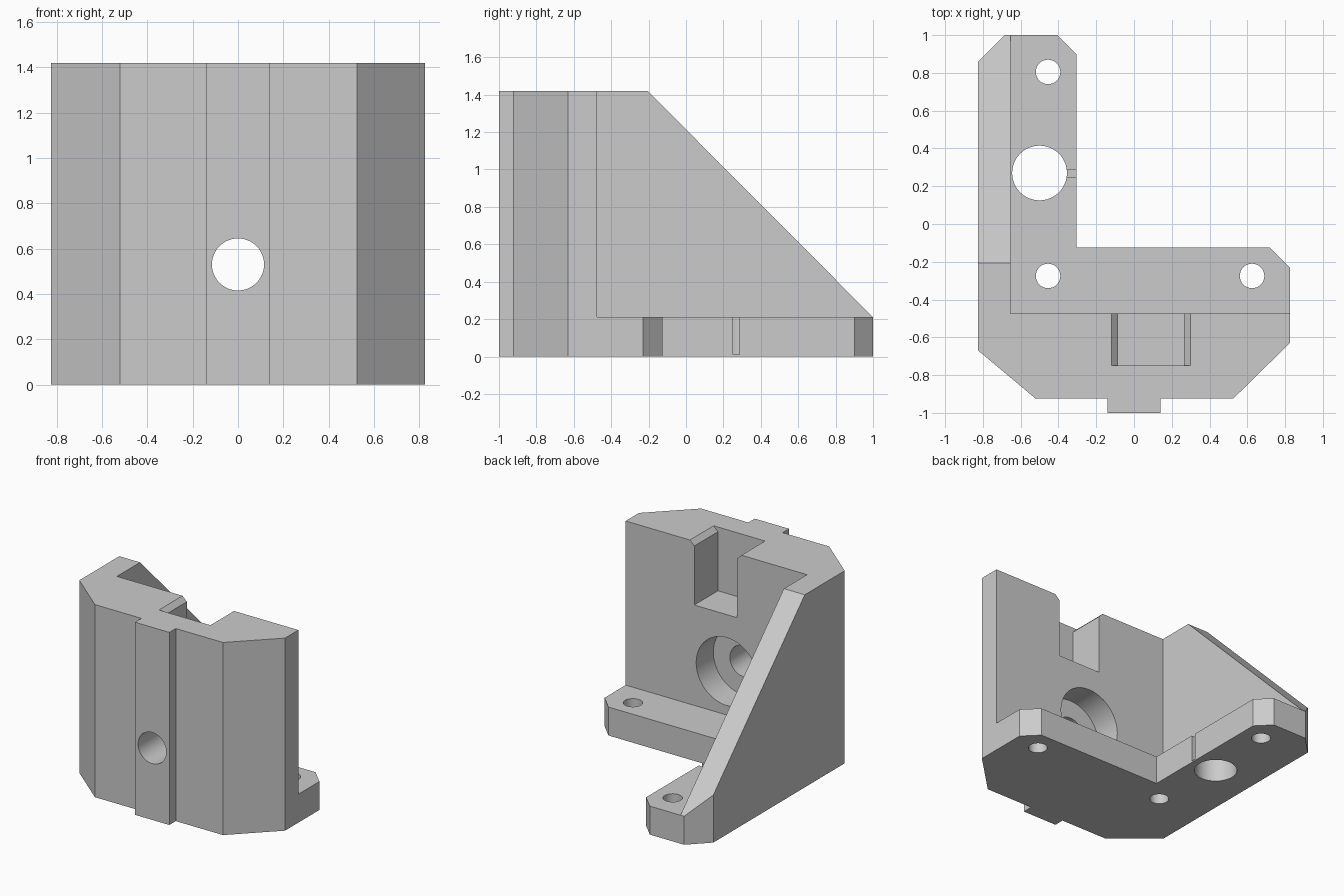
import bpy, bmesh, math
from mathutils import Matrix, Vector

cube = bpy.data.objects.get("Cube")
if cube:
    bpy.data.objects.remove(cube, do_unlink=True)

grey = bpy.data.materials.new("plain grey")
grey.use_nodes = True
colour = (0.6, 0.6, 0.6, 1)
grey.diffuse_color = colour
grey.node_tree.nodes["Principled BSDF"].inputs["Base Color"].default_value = colour

TOP, PLATE = 1.42, 0.21          # bracket height and base plate thickness
WALL_BACK, RIB_INNER = -0.475, -0.655


def prism(name, points, axis, start, end):
    """Extrude a flat profile along one axis; points give the other two in order."""
    def place(p, d):
        co = list(p)
        co.insert("xyz".index(axis), d)
        return co
    bm = bmesh.new()
    face = bm.faces.new([bm.verts.new(place(p, start)) for p in points])
    moved = bmesh.ops.extrude_face_region(bm, geom=[face])["geom"]
    shift = Vector(place((0, 0), end - start))
    bmesh.ops.translate(bm, vec=shift, verts=[v for v in moved if isinstance(v, bmesh.types.BMVert)])
    bmesh.ops.recalc_face_normals(bm, faces=bm.faces)
    mesh = bpy.data.meshes.new(name)
    bm.to_mesh(mesh)
    bm.free()
    mesh.materials.append(grey)
    obj = bpy.data.objects.new(name, mesh)
    bpy.context.collection.objects.link(obj)
    return obj


def rect(a0, a1, b0, b1):
    return [(a0, b0), (a1, b0), (a1, b1), (a0, b1)]


def circle(a, b, r, n=48):
    return [(a + r * math.cos(math.tau * i / n), b + r * math.sin(math.tau * i / n))
            for i in range(n)]


# Full-height body with the front key and chamfered corners
outline = [(-0.825, -0.67), (-0.52, -0.925), (-0.14, -0.925), (-0.14, -1),
           (0.14, -1), (0.14, -0.925), (0.525, -0.925), (0.825, -0.63),
           (0.825, -0.23), (0.72, -0.125), (-0.305, -0.125), (-0.305, 0.9),
           (-0.405, 1), (-0.685, 1), (-0.825, 0.86)]
bracket = prism("corner_bracket", outline, "z", 0, TOP)

cutters = [
    # Space above the base plate, and the sloping edge of the side rib
    prism("plate_clearance", rect(RIB_INNER, 1, WALL_BACK, 1.2), "z", PLATE, 1.6),
    prism("rib_slope", [(-0.285, 1.5), (1.1, 0.11), (1.1, 1.5)], "x", -0.95, -0.6),
    # Chamfered notch in the top of the wall
    prism("top_notch", [(-0.085, 0.95), (0.265, 0.95), (0.265, 1.385), (0.35, 1.47),
                        (-0.17, 1.47), (-0.085, 1.385)], "y", -0.75, -0.4),
    # Bolt hole and its counterbore
    prism("bolt_hole", circle(0, 0.53, 0.115), "y", -1.1, -0.6),
    prism("counterbore", circle(0, 0.53, 0.25), "y", WALL_BACK - 0.2, -0.4),
    # Large plate hole and the slot joining it to the edge
    prism("large_hole", circle(-0.5, 0.27, 0.145), "z", -0.1, 1.6),
    prism("edge_slot", rect(-0.4, -0.2, 0.25, 0.285), "z", 0.01, 0.4),
]
# Screw holes through the plate
for x, y in [(-0.455, 0.805), (-0.455, -0.275), (0.625, -0.275)]:
    cutters.append(prism("screw_hole", circle(x, y, 0.065, 32), "z", -0.1, 0.4))

# Cut everything, bake the result and drop the helpers
for cutter in cutters:
    cutter.hide_render = True
    mod = bracket.modifiers.new(cutter.name, "BOOLEAN")
    mod.operation = "DIFFERENCE"
    mod.solver = "EXACT"
    mod.object = cutter
bpy.context.view_layer.update()
graph = bpy.context.evaluated_depsgraph_get()
result = bpy.data.meshes.new_from_object(bracket.evaluated_get(graph))
bracket.modifiers.clear()
bracket.data = result
result.name = "corner_bracket"
for cutter in cutters:
    bpy.data.objects.remove(cutter, do_unlink=True)

bpy.ops.object.select_all(action="DESELECT")
bracket.select_set(True)
bpy.context.view_layer.objects.active = bracket
bpy.ops.object.shade_smooth_by_angle(angle=math.radians(25))
